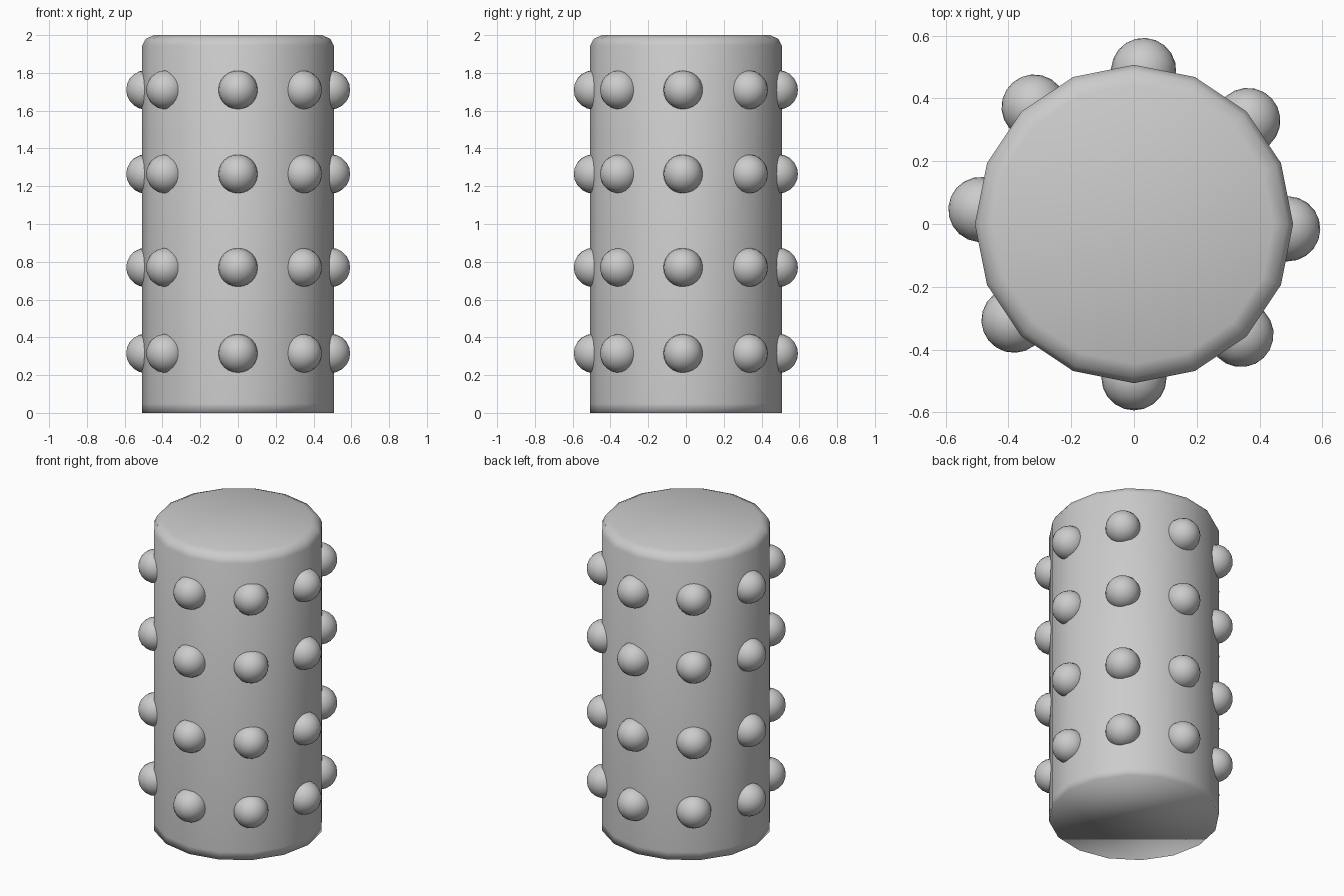
import bpy, bmesh
from math import cos, sin, pi, radians
from mathutils import Matrix, Vector

cube = bpy.data.objects.get("Cube")
if cube:
    bpy.data.objects.remove(cube, do_unlink=True)

grey = bpy.data.materials.new("plain_grey")
grey.use_nodes = True
colour = (0.6, 0.6, 0.6, 1)
grey.diffuse_color = colour
grey.node_tree.nodes["Principled BSDF"].inputs["Base Color"].default_value = colour


def add_object(name, bm):
    """Turn a bmesh into a smooth grey object."""
    bmesh.ops.recalc_face_normals(bm, faces=bm.faces)
    for face in bm.faces:
        face.smooth = True
    mesh = bpy.data.meshes.new(name)
    bm.to_mesh(mesh)
    bm.free()
    mesh.materials.append(grey)
    obj = bpy.data.objects.new(name, mesh)
    bpy.context.collection.objects.link(obj)
    return obj


# Body: sixteen-sided drum, square at the base and rounded at the top
SIDES = 16
profile = [(0.507, 0), (0.507, 0.05), (0.507, 1.945), (0.489, 1.98), (0.445, 2)]
bm = bmesh.new()
rings = [[bm.verts.new((r * cos(2 * pi * i / SIDES), r * sin(2 * pi * i / SIDES), z))
          for i in range(SIDES)] for r, z in profile]
for low, high in zip(rings, rings[1:]):
    for i in range(SIDES):
        j = (i + 1) % SIDES
        bm.faces.new((low[i], low[j], high[j], high[i]))
bm.faces.new(rings[0][::-1])
bm.faces.new(rings[-1])
add_object("body", bm)

# Studs: four rows of eight balls half sunk into the wall
for row, z in enumerate((0.315, 0.77, 1.265, 1.71), 1):
    bm = bmesh.new()
    for k in range(8):
        turn = Matrix.Rotation(radians(-90 + 44.1 * k), 4, 'Z')
        place = (Matrix.Translation((0, 0, z)) @ turn @ Matrix.Translation((0.49, 0, 0))
                 @ Matrix.Rotation(pi / 2, 4, 'Y'))
        bmesh.ops.create_uvsphere(bm, u_segments=24, v_segments=10, radius=0.104, matrix=place)
    add_object(f"stud_row_{row}", bm)
